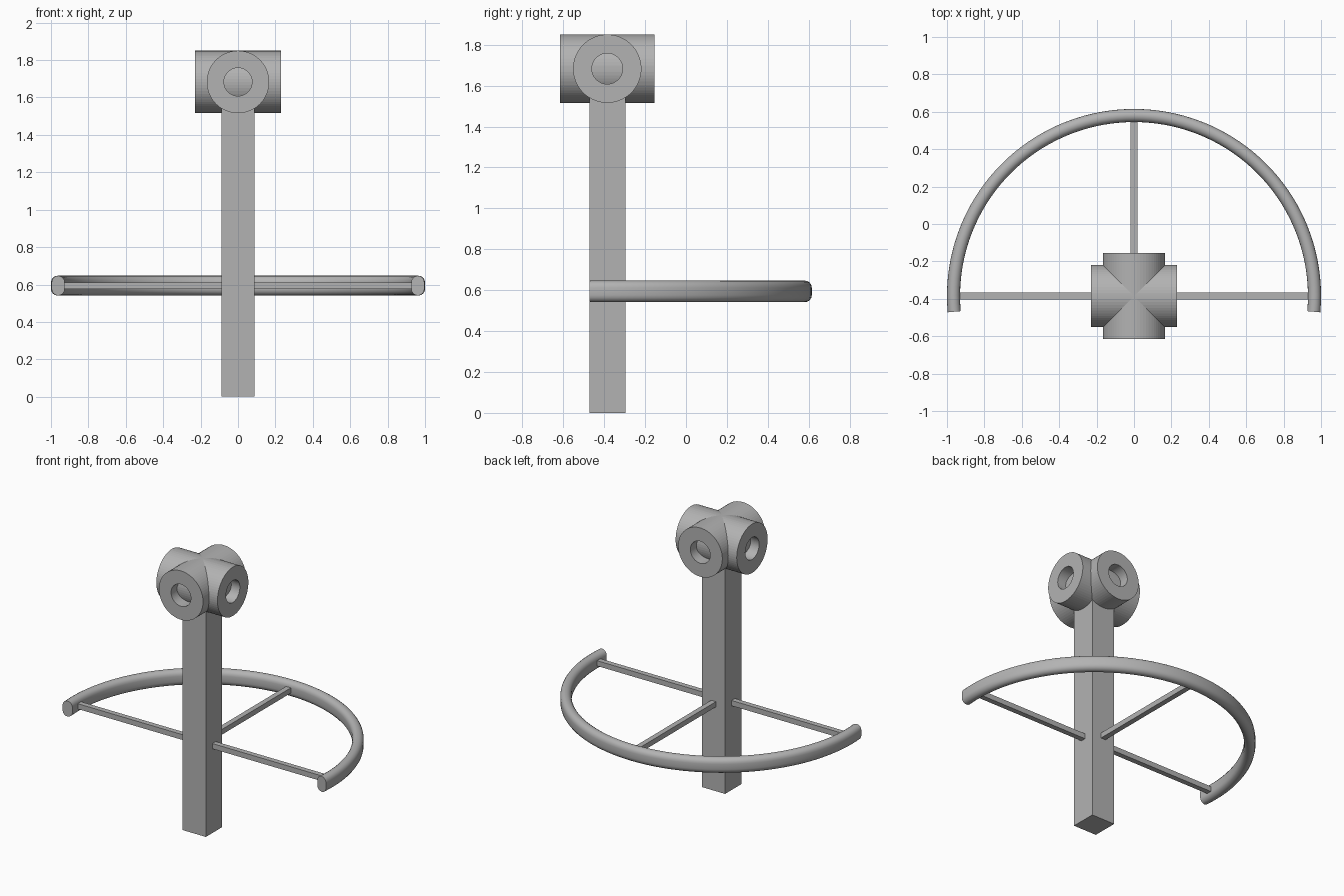
import bpy
import bmesh
from math import radians, cos, sin, pi
from mathutils import Matrix, Vector

cube = bpy.data.objects.get("Cube")
if cube:
    bpy.data.objects.remove(cube, do_unlink=True)

grey = bpy.data.materials.new("plain grey")
grey.use_nodes = True
colour = (0.45, 0.45, 0.45, 1)
grey.diffuse_color = colour
grey.node_tree.nodes["Principled BSDF"].inputs["Base Color"].default_value = colour

AXIS_Y = -0.385   # depth of the post, hub and ring centre
HUB_Z = 1.683
RING_Z = 0.594


def finish(name, bm, smooth=False):
    bmesh.ops.recalc_face_normals(bm, faces=bm.faces)
    mesh = bpy.data.meshes.new(name)
    bm.to_mesh(mesh)
    bm.free()
    mesh.materials.append(grey)
    obj = bpy.data.objects.new(name, mesh)
    bpy.context.collection.objects.link(obj)
    if smooth:
        bpy.ops.object.select_all(action="DESELECT")
        obj.select_set(True)
        bpy.context.view_layer.objects.active = obj
        bpy.ops.object.shade_smooth_by_angle(angle=radians(35))
    return obj


def box(name, low, high):
    low, high = Vector(low), Vector(high)
    bm = bmesh.new()
    place = Matrix.Translation((low + high) / 2) @ Matrix.Diagonal((*(high - low), 1))
    bmesh.ops.create_cube(bm, size=1, matrix=place)
    return finish(name, bm)


def revolve(name, profile, start, sweep, steps, place):
    """Spin a closed (radius, height) profile about z, capping an open sweep."""
    bm = bmesh.new()
    face = bm.faces.new([bm.verts.new((r, 0, z)) for r, z in profile])
    bmesh.ops.rotate(bm, verts=bm.verts, matrix=Matrix.Rotation(start, 3, "Z"))
    closed = sweep >= 2 * pi
    bmesh.ops.spin(bm, geom=[face, *face.edges, *face.verts], axis=(0, 0, 1),
                   angle=sweep, steps=steps, use_merge=closed)
    if closed:
        bmesh.ops.remove_doubles(bm, verts=bm.verts, dist=1e-5)
        # Drop the leftover profile face inside the solid
        inner = [f for f in bm.faces if len(f.verts) == len(profile)
                 and all(abs(v.co.y) < 1e-4 for v in f.verts)]
        bmesh.ops.delete(bm, geom=inner, context="FACES_ONLY")
    elif not any(f.is_valid and f == face for f in bm.faces):
        bmesh.ops.holes_fill(bm, edges=bm.edges, sides=0)
    else:
        bmesh.ops.holes_fill(bm, edges=[e for e in bm.edges if e.is_boundary], sides=0)
    bm.transform(place)
    return finish(name, bm, smooth=True)


# Square post
HALF = 0.088
box("post", (-HALF, AXIS_Y - HALF, 0), (HALF, AXIS_Y + HALF, 1.6))

# Hub of two crossing pipes
pipe = [(0.075, -0.231), (0.167, -0.231), (0.167, 0.231), (0.075, 0.231)]
hub_place = Matrix.Translation((0, AXIS_Y, HUB_Z))
for name, axis in (("hub_pipe_across", "Y"), ("hub_pipe_along", "X")):
    revolve(name, pipe, 0, 2 * pi, 64, hub_place @ Matrix.Rotation(pi / 2, 4, axis))

# Half ring with a tall rounded section
rounding, straight = 0.035, 0.018
section = []
for i in range(18):
    a = pi * (i if i < 9 else i - 1) / 8
    lift = straight if i < 9 else -straight
    section.append((0.965 + rounding * cos(a), rounding * sin(a) + lift))
revolve("half_ring", section, radians(-5), radians(190), 72,
        Matrix.Translation((0, AXIS_Y, RING_Z)))

# Thin spokes from the post to the ring
T = 0.018
for name, side in (("left_spoke", 1), ("right_spoke", -1)):
    xs = sorted((side * 0.07, side * 0.95))
    box(name, (xs[0], AXIS_Y - T, RING_Z - T), (xs[1], AXIS_Y + T, RING_Z + T))
box("back_spoke", (-T, AXIS_Y + 0.07, RING_Z - T), (T, AXIS_Y + 0.95, RING_Z + T))
